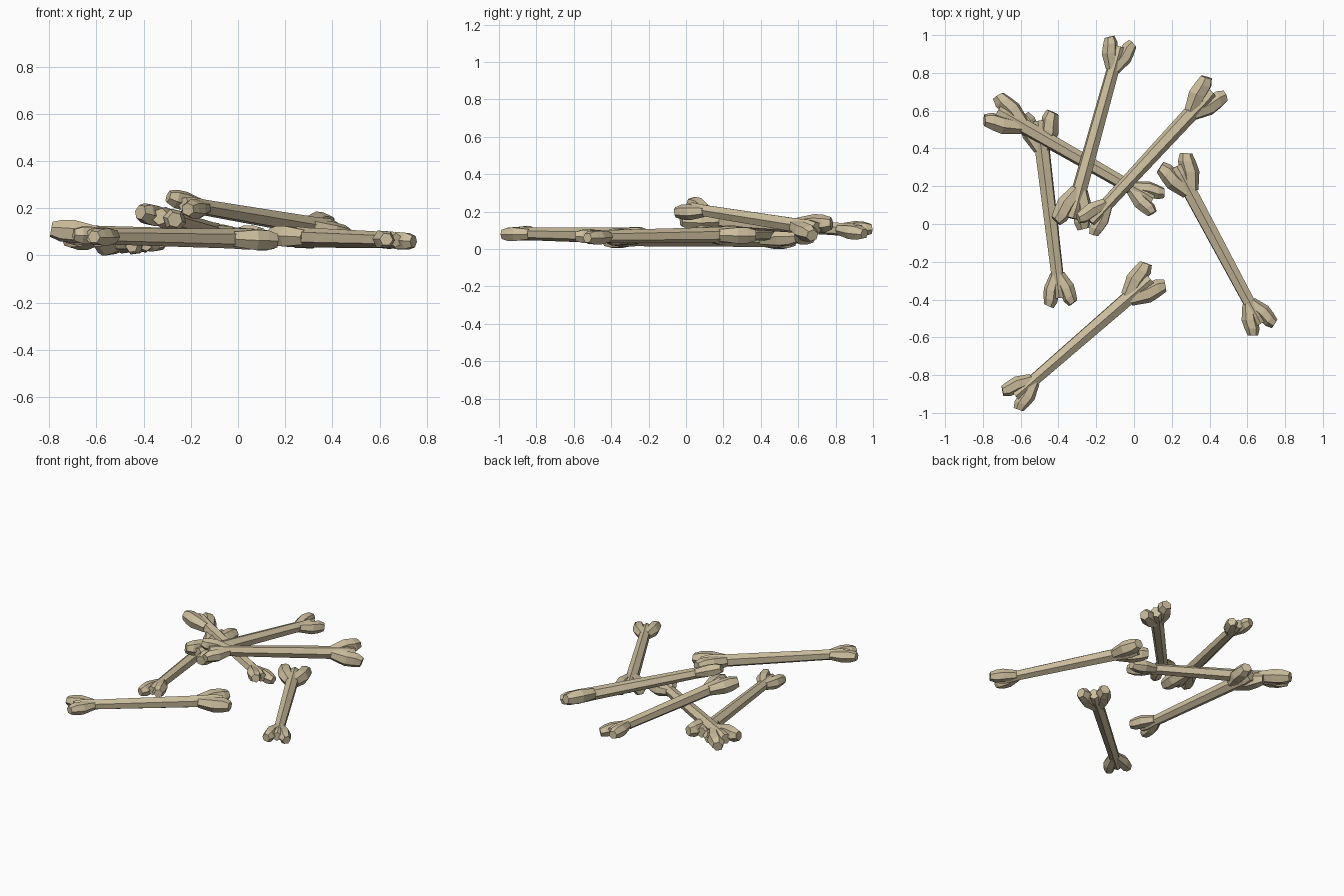
import bpy, bmesh
from math import sin, cos, radians, tau
from mathutils import Vector, Matrix

if "Cube" in bpy.data.objects:
    bpy.data.objects.remove(bpy.data.objects["Cube"])

bone_mat = bpy.data.materials.new("aged bone")
bone_mat.use_nodes = True
COLOUR = (0.60, 0.51, 0.34, 1)
bone_mat.diffuse_color = COLOUR
bone_mat.node_tree.nodes["Principled BSDF"].inputs["Base Color"].default_value = COLOUR

HALF = 0.525   # half length of a bone
SIDES = 6


def loft(bm, rings, phase):
    """Skin hexagonal rings; each ring is (centre x, centre y, radius, heading)."""
    loops = []
    for x, y, r, heading in rings:
        across = Vector((-sin(heading), cos(heading), 0))
        loop = []
        for i in range(SIDES):
            a = tau * i / SIDES + phase
            loop.append(bm.verts.new(Vector((x, y, 0)) + across * r * cos(a)
                                     + Vector((0, 0, r * sin(a)))))
        loops.append(loop)
    for a, b in zip(loops, loops[1:]):
        for i in range(SIDES):
            j = (i + 1) % SIDES
            bm.faces.new((a[i], a[j], b[j], b[i]))
    bm.faces.new(loops[0][::-1])
    bm.faces.new(loops[-1])


def knuckle(bm, end, side, size):
    """One of the two lobes on a bone end."""
    profile = ((0.21, 0.010, 0.036, 15), (0.115, 0.050, 0.050, 24),
               (0.058, 0.062, 0.048, 30), (0.018, 0.078, 0.033, 30))
    rings = []
    for back, out, r, angle in profile:
        rings.append((end * (HALF - back * size), side * out * size, r * size,
                      end * side * radians(angle)))
    loft(bm, rings, 0)


def make_bone_mesh():
    bm = bmesh.new()
    # shaft with a ridge on top, slightly thicker towards the big end
    shaft = ((-0.475, 0.030), (-0.43, 0.038), (-0.35, 0.035),
             (0.32, 0.042), (0.42, 0.046), (0.47, 0.036))
    loft(bm, [(x, 0, r, 0) for x, r in shaft], tau / 12)
    for side in (-1, 1):
        knuckle(bm, 1, side, 1.0)
        knuckle(bm, -1, side, 0.84)
    bmesh.ops.recalc_face_normals(bm, faces=bm.faces)
    mesh = bpy.data.meshes.new("bone")
    bm.to_mesh(mesh)
    bm.free()
    mesh.materials.append(bone_mat)
    return mesh


# name, big end, small end, roll in degrees
BONES = (
    ("back_bone", (-0.345, -0.02, 0.165), (-0.065, 0.985, 0.09), -12),
    ("top_bone", (0.44, 0.735, 0.10), (-0.26, -0.02, 0.22), 25),
    ("crossing_bone", (-0.775, 0.625, 0.085), (0.145, 0.10, 0.07), 17),
    ("bottom_bone", (-0.51, 0.60, 0.05), (-0.385, -0.44, 0.045), -8),
    ("left_bone", (0.20, 0.35, 0.075), (0.692, -0.569, 0.06), 4),
    ("front_bone", (0.131, -0.252, 0.065), (-0.668, -0.946, 0.08), 4),
)

bone_mesh = make_bone_mesh()
placed = []
for name, big, small, roll in BONES:
    big, small = Vector(big), Vector(small)
    along = (big - small).normalized()
    across = Vector((0, 0, 1)).cross(along).normalized()
    up = along.cross(across)
    frame = Matrix((along, across, up)).transposed().to_4x4()
    bone = bpy.data.objects.new(name, bone_mesh)
    bone.matrix_world = (Matrix.Translation((big + small) / 2) @ frame
                         @ Matrix.Rotation(radians(roll), 4, 'X'))
    bpy.context.collection.objects.link(bone)
    placed.append(bone)

# rest the pile on the ground
lowest = min((o.matrix_basis @ v.co).z for o in placed for v in bone_mesh.vertices)
for o in placed:
    o.location.z -= lowest
